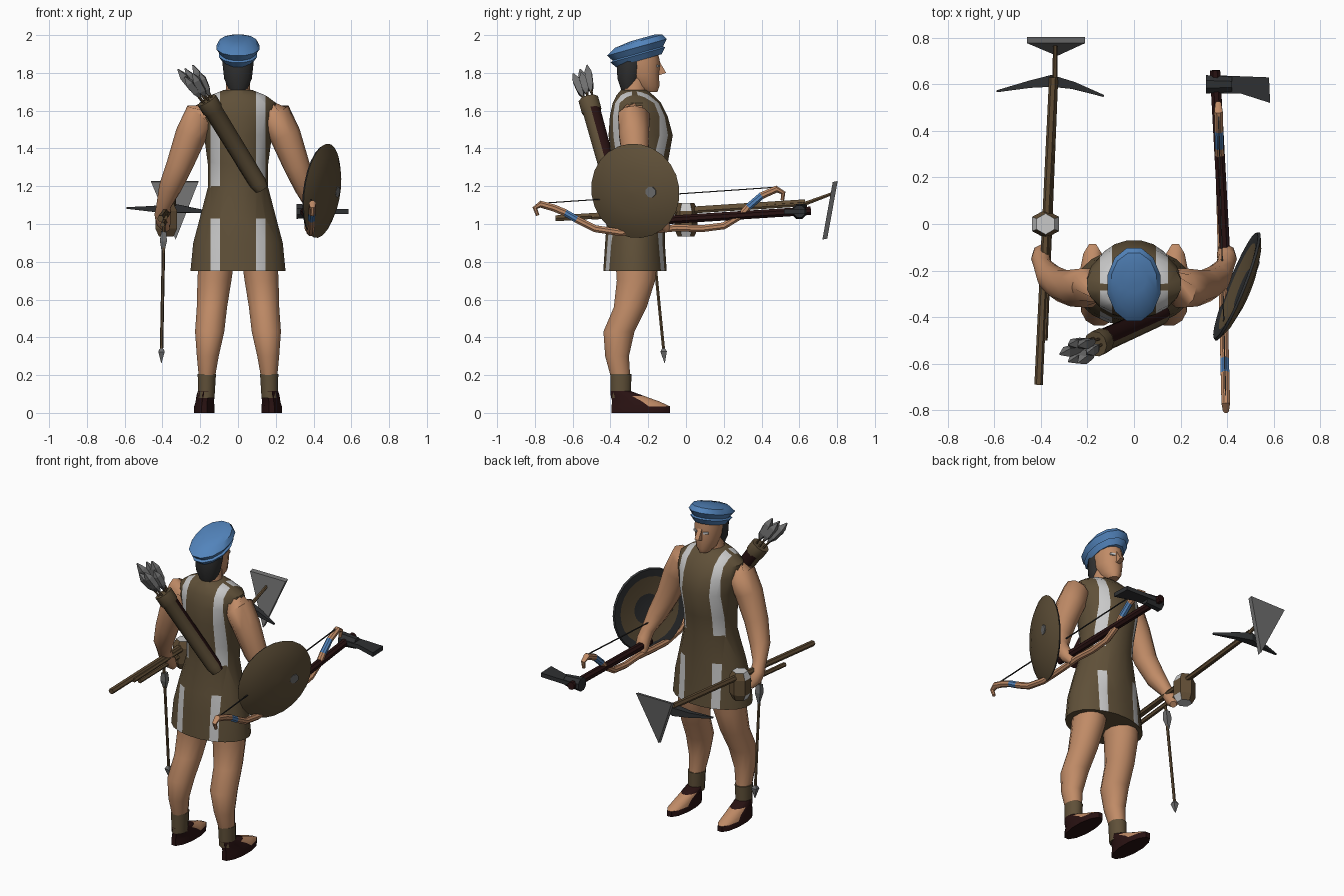
import bpy, bmesh, math
from mathutils import Vector

cube = bpy.data.objects.get("Cube")
if cube:
    bpy.data.objects.remove(cube)

# Materials
def material(name, rgb):
    m = bpy.data.materials.new(name)
    m.use_nodes = True
    m.diffuse_color = (*rgb, 1)
    m.node_tree.nodes["Principled BSDF"].inputs["Base Color"].default_value = (*rgb, 1)
    return m

SKIN = material("skin", (.53, .26, .135))
BROWN = material("brown_cloth", (.115, .08, .04))
BLUE = material("blue_felt", (.085, .23, .5))
HAIR = material("dark_hair", (.03, .03, .03))
MAROON = material("dark_leather", (.022, .006, .006))
WHITE = material("pale_trim", (.58, .58, .58))
STEEL = material("grey_steel", (.16, .16, .16))
IRON = material("dark_iron", (.028, .03, .032))
WOOD = material("brown_wood", (.12, .075, .035))

def finish(name, bm, mats, rule=None, angle=40):
    bmesh.ops.recalc_face_normals(bm, faces=bm.faces[:])
    if rule:
        for f in bm.faces:
            f.material_index = rule(f.calc_center_median(), f.normal)
    mesh = bpy.data.meshes.new(name)
    bm.to_mesh(mesh)
    bm.free()
    for m in mats:
        mesh.materials.append(m)
    ob = bpy.data.objects.new(name, mesh)
    bpy.context.collection.objects.link(ob)
    bpy.ops.object.select_all(action='DESELECT')
    ob.select_set(True)
    bpy.context.view_layer.objects.active = ob
    if angle:
        bpy.ops.object.shade_smooth_by_angle(angle=math.radians(angle))
    return ob

def skin_rings(rings):
    bm = bmesh.new()
    loops = [[bm.verts.new(p) for p in ring] for ring in rings]
    n = len(loops[0])
    for a, b in zip(loops, loops[1:]):
        for i in range(n):
            j = (i + 1) % n
            bm.faces.new((a[i], a[j], b[j], b[i]))
    bm.faces.new(loops[0])
    bm.faces.new(loops[-1])
    return bm

# Stack of horizontal ovals: (z, centre x, centre y, radius x, radius y)
def stack(rows, sides=12, tilt=0):
    rings = []
    for z, cx, cy, rx, ry in rows:
        ring = []
        for i in range(sides):
            a = math.tau * (i + .5) / sides
            dy = ry * math.sin(a)
            ring.append((cx + rx * math.cos(a), cy + dy, z + tilt * dy))
        rings.append(ring)
    return skin_rings(rings)

# Round section swept along points, one radius per point
def sweep(points, radii, sides=8, axis=None):
    pts = [Vector(p) for p in points]
    rings = []
    for i, p in enumerate(pts):
        t = axis or (pts[min(i + 1, len(pts) - 1)] - pts[max(i - 1, 0)]).normalized()
        ref = Vector((0, 1, 0)) if abs(t.x) > .8 else Vector((1, 0, 0))
        u = t.cross(ref).normalized()
        v = t.cross(u)
        rings.append([p + radii[i] * (u * math.cos(a) + v * math.sin(a))
                      for a in (math.tau * (k + .5) / sides for k in range(sides))])
    return skin_rings(rings)

def rod(name, a, b, r, mat, r2=None, sides=6):
    return finish(name, sweep([a, b], [r, r if r2 is None else r2], sides), [mat])

def plate(name, corners, offset, mat):
    off = Vector(offset) / 2
    rings = [[Vector(c) + s * off for c in corners] for s in (-1, 1)]
    return finish(name, skin_rings(rings), [mat], angle=0)

# Tunic with vertical trim bands
bm = stack([(.75, 0, -.27, .255, .17), (.9, 0, -.27, .24, .16), (1.03, 0, -.265, .205, .155),
            (1.2, 0, -.25, .16, .14), (1.32, 0, -.245, .162, .15), (1.47, 0, -.24, .182, .172),
            (1.57, 0, -.25, .205, .155), (1.64, 0, -.26, .205, .13), (1.68, 0, -.27, .15, .1),
            (1.71, 0, -.275, .075, .07)], 20)
for x in (-.145, -.095, .095, .145):
    bmesh.ops.bisect_plane(bm, geom=bm.verts[:] + bm.edges[:] + bm.faces[:],
                           plane_co=(x, 0, 0), plane_no=(1, 0, 0))
def trim(c, n):
    band = .095 < abs(c.x) < .145 and abs(n.y) > .15 and c.z < 1.69
    return 1 if band and not 1.04 < c.z < 1.19 else 0
finish("tunic", bm, [BROWN, WHITE], trim)

# Head, neck, hair and beret
finish("neck", stack([(1.64, 0, -.28, .085, .08), (1.7, 0, -.275, .068, .068),
                      (1.8, 0, -.26, .06, .065)]), [SKIN])
finish("head", stack([(1.7, 0, -.19, .03, .04), (1.73, 0, -.21, .055, .072),
                      (1.79, 0, -.23, .073, .09), (1.86, 0, -.235, .08, .1),
                      (1.93, 0, -.24, .07, .09)]), [SKIN])
plate("nose", [(0, -.14, 1.86), (0, -.105, 1.80), (0, -.15, 1.785)], (.028, 0, 0), SKIN)
finish("hair", stack([(1.71, 0, -.30, .05, .045), (1.77, 0, -.3, .076, .065),
                      (1.84, 0, -.29, .084, .08), (1.91, 0, -.28, .084, .085)]), [HAIR])
finish("beret", stack([(1.865, 0, -.25, .083, .125), (1.895, 0, -.255, .105, .15),
                       (1.903, 0, -.255, .094, .138), (1.935, 0, -.26, .117, .163),
                       (1.968, 0, -.25, .1, .13), (1.985, 0, -.23, .055, .065)], 12, .28), [BLUE])

# Limbs, mirrored
for s, side in ((-1, "right"), (1, "left")):
    plate(side + "_eye", [(s * .024, -.141, 1.83), (s * .05, -.152, 1.83),
                          (s * .05, -.152, 1.843), (s * .024, -.141, 1.843)], (0, .008, 0), WHITE)
    arm = [(.15, -.27, 1.59), (.2, -.275, 1.57), (.25, -.275, 1.47), (.31, -.265, 1.31),
           (.36, -.23, 1.19), (.392, -.18, 1.1), (.4, -.15, 1.05), (.395, -.125, 1.01), (.38, -.1, .97)]
    finish(side + "_arm", sweep([(s * x, y, z) for x, y, z in arm],
                                [.07, .088, .083, .07, .06, .04, .042, .04, .02], 10), [SKIN], angle=60)
    finish(side + "_leg", stack([(.18, s * .165, -.345, .043, .052), (.3, s * .16, -.365, .06, .065),
                                 (.43, s * .15, -.355, .08, .085), (.56, s * .138, -.295, .083, .09),
                                 (.7, s * .125, -.265, .093, .105), (.85, s * .11, -.26, .1, .12)]), [SKIN])
    finish(side + "_ankle_wrap", stack([(.08, s * .168, -.345, .045, .055),
                                        (.205, s * .165, -.345, .05, .058)]), [BROWN])
    finish(side + "_shoe", stack([(0, s * .178, -.24, .056, .16), (.035, s * .178, -.24, .056, .16),
                                  (.06, s * .176, -.265, .05, .13), (.09, s * .172, -.31, .05, .09),
                                  (.115, s * .168, -.345, .046, .056)]), [MAROON, SKIN],
           lambda c, n: 1 if n.z > .35 and c.y > -.24 else 0)

# Quiver and arrows across the back
low, top = Vector((.125, -.385, 1.185)), Vector((-.165, -.515, 1.655))
d = (top - low).normalized()
finish("quiver", sweep([low, low + d * .04, top - d * .07, top - d * .06, top],
                       [.036, .046, .05, .056, .056], 10), [BROWN, MAROON],
       lambda c, n: 1 if n.y + .6 * n.x > .35 and c.z < 1.6 else 0)
for i in range(6):
    a = math.tau * i / 6
    spread = Vector((math.cos(a), math.sin(a) * .8, math.sin(a) * .5))
    base, tip = top + spread * .025, top + d * (.16 + .02 * (i % 2)) + spread * .05
    rod("quiver_shaft", base - d * .05, tip, .006, WOOD)
    finish("quiver_fletching", sweep([base.lerp(tip, t) for t in (.2, .45, .85, 1.1)],
                                     [.006, .024, .026, .004], 4), [STEEL], angle=0)

# Round shield on the left forearm
c, n = Vector((.45, -.27, 1.175)), Vector((.92, -.37, -.13)).normalized()
prof = [(.015, .02), (.015, .09), (-.008, .2), (-.015, .245), (-.005, .252), (.02, .2), (.04, .11), (.047, .015)]
def shield_rule(p, nn):
    r = (p - c - n * (p - c).dot(n)).length
    return 1 if nn.dot(n) < 0 and (r < .1 or r > .19) else 0
finish("shield", sweep([c + n * o for o, r in prof], [r for o, r in prof], 24, n),
       [BROWN, IRON], shield_rule)
stud = c + n * .044 + Vector((.035, .1, 0))
finish("shield_stud", sweep([stud - n * .004, stud + n * .004], [.03, .03], 8, n), [STEEL])

# Bow with bands and string
bow = [(-.785, 1.045), (-.8, 1.085), (-.77, 1.105), (-.7, 1.085), (-.64, 1.06), (-.58, 1.025),
       (-.48, .975), (-.35, .955), (-.2, .965), (-.05, .98), (.08, .975), (.2, .99), (.29, 1.045),
       (.33, 1.09), (.4, 1.15), (.48, 1.185), (.515, 1.165), (.51, 1.125)]
finish("bow", sweep([(.375 - .025 * y, y, z) for y, z in bow],
                    [.01, .014] + [.02] * 14 + [.014, .01]), [SKIN, BLUE],
       lambda p, nn: 1 if -.64 < p.y < -.58 or .33 < p.y < .4 else 0)
rod("bow_string", (.394, -.76, 1.11), (.363, .48, 1.195), .004, HAIR, sides=4)

# Axe
rod("axe_handle", (.395, -.2, 1.015), (.348, .66, 1.07), .024, MAROON, sides=8)
rod("axe_socket", (.31, .6, 1.067), (.42, .6, 1.067), .043, IRON, .034, 8)
plate("axe_blade", [(.37, .56, 1.067), (.46, .56, 1.067), (.585, .52, 1.067),
                    (.58, .63, 1.067), (.37, .638, 1.067)], (0, 0, .026), IRON)

# Pick and hoe
rod("pick_handle", (-.41, -.69, 1.03), (-.347, .63, 1.115), .018, WOOD, sides=6)
finish("pick_head", sweep([(-.59, .57, 1.085), (-.45, .6, 1.08), (-.355, .615, 1.085),
                           (-.26, .595, 1.075), (-.13, .55, 1.06)], [.006, .022, .036, .022, .006], 4),
       [IRON], angle=0)
rod("hoe_handle", (-.385, -.5, 1.035), (-.34, .62, 1.105), .014, WOOD)
rod("hoe_neck", (-.34, .61, 1.1), (-.338, .785, 1.165), .012, WOOD, .009)
plate("hoe_blade", [(-.46, .79, 1.225), (-.21, .79, 1.225), (-.33, .735, .92)], (0, .026, .006), STEEL)

# Hammer
finish("hammer_head", stack([(.935, -.38, 0, .045, .045), (.975, -.38, 0, .066, .062),
                             (1.07, -.38, 0, .066, .062), (1.11, -.38, 0, .045, .045)], 6),
       [WOOD, WHITE], lambda p, nn: 1 if abs(nn.z) > .4 else 0, 0)
rod("hammer_handle", (-.4, -.42, .995), (-.38, .02, 1.02), .014, WOOD)

# Arrow held in the right hand
rod("held_arrow_shaft", (-.392, -.185, 1.0), (-.405, -.118, .33), .009, WOOD)
finish("held_arrow_fletching", sweep([(-.393, -.178, .96), (-.395, -.172, .91), (-.397, -.165, .84)],
                                     [.02, .026, .006], 4), [STEEL], angle=0)
finish("held_arrow_head", sweep([(-.405, -.12, .345), (-.405, -.118, .325), (-.406, -.113, .265)],
                                [.008, .024, .002], 4), [STEEL], angle=0)
